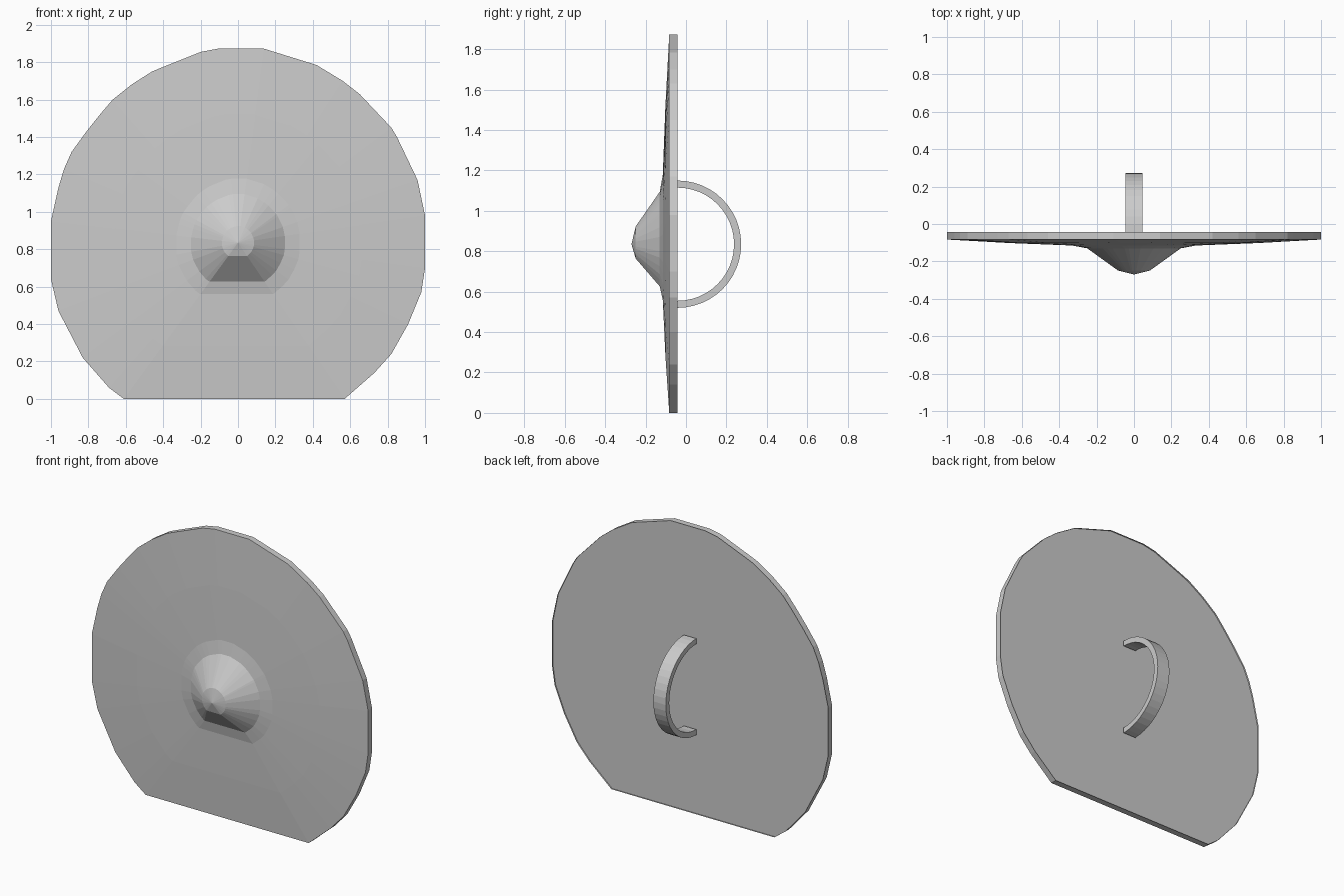
import bpy, bmesh, math

if "Cube" in bpy.data.objects:
    bpy.data.objects.remove(bpy.data.objects["Cube"])

grey = bpy.data.materials.new("plain grey")
grey.diffuse_color = (0.6, 0.6, 0.6, 1)
grey.use_nodes = True
grey.node_tree.nodes["Principled BSDF"].inputs["Base Color"].default_value = grey.diffuse_color

CZ = 0.835        # height of the boss centre
RIM_BACK = -0.042
PANEL_BACK = -0.052


def finish(name, bm):
    mesh = bpy.data.meshes.new(name)
    bm.to_mesh(mesh)
    bm.free()
    mesh.materials.append(grey)
    obj = bpy.data.objects.new(name, mesh)
    bpy.context.collection.objects.link(obj)
    return obj


# Worn shield outline with a flat bottom (x, z), clockwise from the front
outline = [(-0.61, 0), (-0.69, 0.06), (-0.83, 0.22), (-0.96, 0.47), (-1, 0.64),
           (-1, 0.95), (-0.96, 1.13), (-0.93, 1.23), (-0.89, 1.32), (-0.81, 1.43),
           (-0.73, 1.53), (-0.67, 1.60), (-0.57, 1.68), (-0.46, 1.75), (-0.40, 1.775),
           (-0.20, 1.855), (-0.11, 1.872), (0.14, 1.872), (0.42, 1.785), (0.56, 1.70),
           (0.65, 1.63), (0.82, 1.45), (0.85, 1.40), (0.96, 1.17), (1, 0.98),
           (1, 0.70), (0.98, 0.57), (0.91, 0.40), (0.82, 0.24), (0.73, 0.14), (0.57, 0)]
n = len(outline)

# Shield: thin rim wall, shallow face and raised boss, as scaled outline rings
bm = bmesh.new()
profile = [(1, RIM_BACK), (1, PANEL_BACK), (1, -0.083), (0.66, -0.102),
           (0.33, -0.115), (0.25, -0.130), (0.085, -0.249)]
rings = [[bm.verts.new((x * s, y, CZ + (z - CZ) * s)) for x, z in outline]
         for s, y in profile]
for o, r in zip(rings, rings[1:]):
    for i in range(n):
        j = (i + 1) % n
        bm.faces.new((o[j], o[i], r[i], r[j]))
tip = bm.verts.new((0, -0.27, CZ))
for i in range(n):
    bm.faces.new((rings[-1][(i + 1) % n], rings[-1][i], tip))
# Flat back panel, set just inside the rim
bm.faces.new(rings[1])
finish("shield", bm)

# Grip: half-round flat strap behind the panel
bm = bmesh.new()
segments, half_width = 24, 0.045
sections = []
for k in range(segments + 1):
    a = -math.pi / 2 + math.pi * k / segments
    sections.append([bm.verts.new((x, RIM_BACK + r * math.cos(a), CZ + r * math.sin(a)))
                     for x, r in ((-half_width, 0.28), (half_width, 0.28),
                                  (half_width, 0.315), (-half_width, 0.315))])
for a, b in zip(sections, sections[1:]):
    for i in range(4):
        j = (i + 1) % 4
        bm.faces.new((a[i], a[j], b[j], b[i]))
bm.faces.new(sections[0])
bm.faces.new(sections[-1])
bmesh.ops.recalc_face_normals(bm, faces=bm.faces)
finish("grip", bm)
